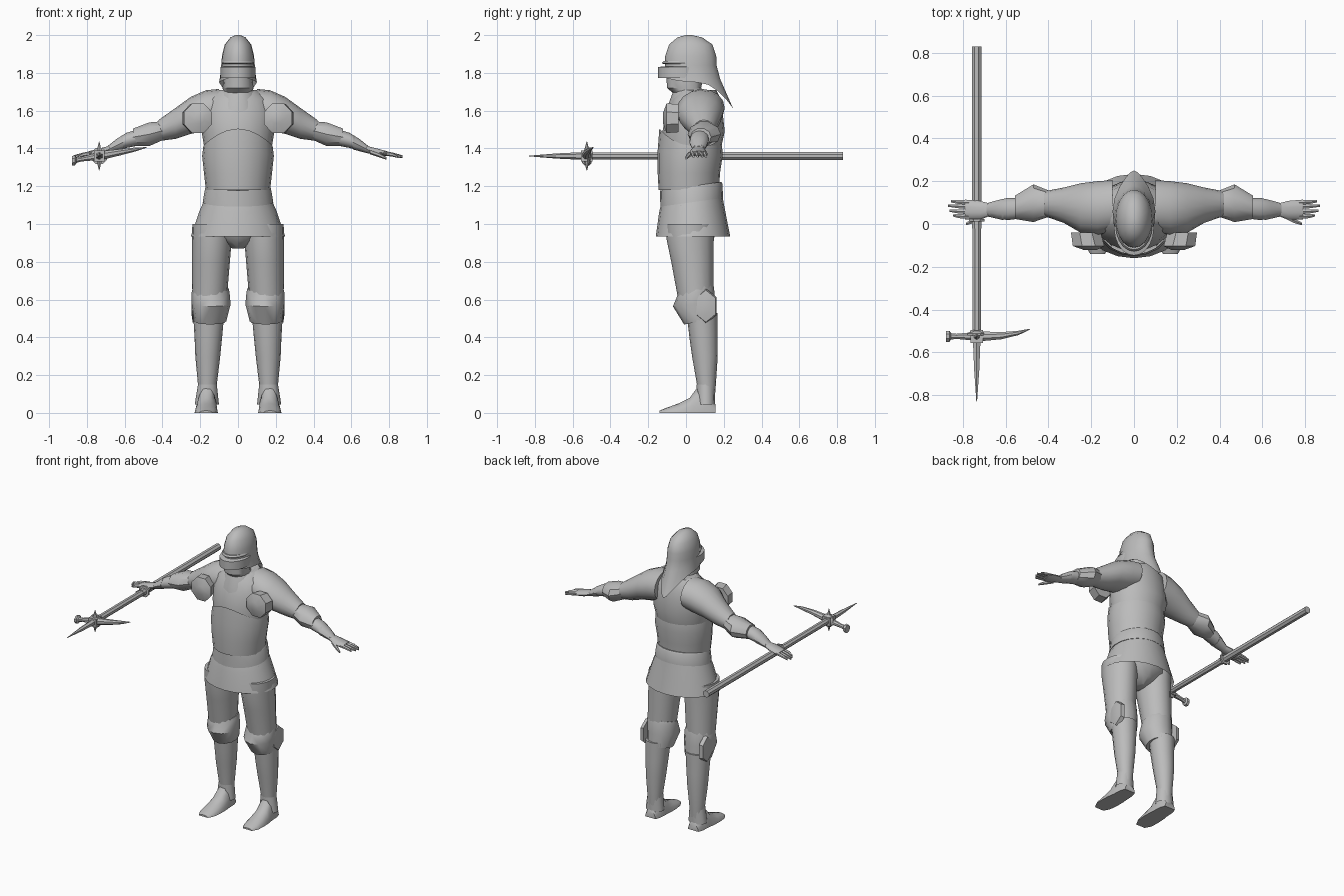
import bpy, bmesh, math

steel = bpy.data.materials.new("plain steel grey")
steel.diffuse_color = (0.5, 0.5, 0.5, 1)

AXES = {"z": lambda a, b, t: (a, b, t),
        "x": lambda a, b, t: (t, a, b),
        "y": lambda a, b, t: (a, t, b)}


def loft(name, rings, axis="z", n=16, mirror=False, caps=(True, True),
         floor=False, angle=38):
    """Skin rings (t, centre a, centre b, radius a, radius b,
    slope, drop at +b, rise at -b, pinch at +b) along an axis."""
    bm = bmesh.new()
    loops = []
    for r in rings:
        t, ca, cb, ra, rb, slope, drop, rise, pinch = tuple(r) + (0,) * (9 - len(r))
        loop = []
        for i in range(n):
            w = 2 * math.pi * (i + (0.5 if n <= 8 else 0)) / n
            c, s = math.cos(w), math.sin(w)
            back, front = max(0, s) ** 2, max(0, -s) ** 2
            a = ca + ra * c * (1 - pinch * back)
            b = cb + rb * s
            if floor:
                b = max(0, b)
            loop.append(bm.verts.new(AXES[axis](
                a, b, t + slope * rb * s - drop * back + rise * front)))
        loops.append(loop)
    for p, q in zip(loops, loops[1:]):
        for i in range(n):
            j = (i + 1) % n
            bm.faces.new((p[i], p[j], q[j], q[i]))
    if caps[0]:
        bm.faces.new(loops[0])
    if caps[1]:
        bm.faces.new(loops[-1])
    if floor:
        bmesh.ops.remove_doubles(bm, verts=bm.verts, dist=1e-5)
    bmesh.ops.recalc_face_normals(bm, faces=bm.faces)
    me = bpy.data.meshes.new(name)
    bm.to_mesh(me)
    bm.free()
    me.materials.append(steel)
    ob = bpy.data.objects.new(name, me)
    bpy.context.collection.objects.link(ob)
    bpy.ops.object.select_all(action="DESELECT")
    ob.select_set(True)
    bpy.context.view_layer.objects.active = ob
    bpy.ops.object.shade_smooth_by_angle(angle=math.radians(angle))
    if mirror:
        ob.modifiers.new("mirror", "MIRROR")
    return ob


# Helmet with a long pointed neck tail, and a stepped visor with eye slit
loft("helmet", [
    (2.0, 0, .015, .012, .015), (1.988, 0, .02, .04, .065),
    (1.95, 0, .025, .07, .115), (1.89, 0, .025, .085, .135),
    (1.84, 0, .025, .089, .137), (1.80, 0, .035, .092, .145, 0, .03, 0, .2),
    (1.75, 0, .06, .1, .19, 0, .14, .03, .45)], n=20, caps=(True, False))
loft("visor", [
    (1.835, 0, -.01, .085, .115), (1.83, 0, -.02, .093, .127),
    (1.772, 0, -.02, .093, .127)], n=20)
loft("eye_slit_rim", [
    (1.862, 0, -.002, .08, .118), (1.852, 0, -.006, .086, .122),
    (1.846, 0, -.004, .083, .115)], n=20)
loft("chin_guard", [
    (1.79, 0, -.005, .075, .1), (1.72, 0, -.01, .082, .09),
    (1.69, 0, .02, .075, .085), (1.60, 0, .04, .1, .1)])
loft("throat_plate", [
    (1.71, 0, .04, .09, .105), (1.65, 0, .045, .12, .14, 0, 0, -.02),
    (1.62, 0, .045, .14, .15, 0, .04, -.05)], caps=(True, False))

# Body armour
loft("chest_plate", [
    (1.71, 0, .06, .1, .1), (1.66, 0, .055, .17, .13),
    (1.58, 0, .045, .195, .15), (1.49, 0, .04, .193, .165),
    (1.40, 0, .03, .178, .155)], n=20)
loft("belly_plate", [
    (1.415, 0, .025, .183, .166, 0, 0, .09), (1.36, 0, .022, .19, .172, 0, 0, .03),
    (1.27, 0, .015, .18, .165), (1.18, 0, .015, .17, .16)],
    n=20, caps=(False, True))
loft("waist_band", [
    (1.2, 0, .025, .168, .162, .14), (1.19, 0, .028, .174, .165, .14),
    (1.115, 0, .03, .187, .166, .14)], n=20)
loft("skirt", [
    (1.125, 0, .03, .178, .163, .14), (1.08, 0, .03, .2, .172, .1),
    (.935, 0, .037, .25, .197)], n=20, caps=(True, False))
loft("hips", [
    (1.1, 0, .03, .19, .15), (.97, 0, .03, .2, .14), (.91, 0, .03, .1, .11),
    (.87, 0, .03, .03, .06)])

# Legs
loft("thigh_plate", [
    (1.0, .138, .022, .104, .125), (.92, .138, .022, .105, .125),
    (.8, .143, .034, .1, .112), (.62, .15, .05, .092, .095)], mirror=True)
loft("knee_plate", [
    (.66, .145, .05, .095, .092, .25), (.64, .145, .05, .1, .098, .25),
    (.575, .142, .043, .103, .112, .1), (.485, .147, .075, .085, .085, .2)],
    n=12, mirror=True)
loft("knee_wing", [
    (.215, .105, .565, .065, .095), (.24, .105, .565, .06, .085),
    (.246, .105, .565, .03, .045)], axis="x", n=6, mirror=True)
loft("shin_plate", [
    (.53, .155, .085, .083, .082), (.4, .157, .093, .073, .075),
    (.3, .16, .1, .066, .068), (.15, .162, .108, .05, .05),
    (.04, .163, .11, .043, .04)], mirror=True)
loft("ankle_flare", [
    (.15, .162, .105, .05, .05), (.045, .165, .105, .064, .048)],
    n=12, mirror=True, caps=(False, False))
loft("foot", [
    (-.14, .17, 0, .035, .012), (-.1, .17, 0, .056, .028),
    (-.04, .168, 0, .062, .05), (.02, .167, 0, .06, .08),
    (.06, .165, 0, .055, .135), (.12, .165, 0, .052, .1),
    (.157, .165, 0, .04, .045)], axis="y", mirror=True, floor=True)

# Arms
loft("shoulder_plate", [
    (.1, .085, 1.615, .12, .1), (.17, .075, 1.6, .125, .108),
    (.25, .075, 1.575, .115, .098), (.33, .088, 1.533, .082, .082),
    (.42, .095, 1.495, .058, .056)], axis="x", mirror=True)
loft("armpit_disc", [
    (-.122, .205, 1.56, .03, .03), (-.103, .212, 1.56, .08, .085),
    (-.04, .225, 1.56, .075, .08)], axis="y", n=8, mirror=True)
loft("elbow_plate", [
    (.395, .095, 1.495, .06, .052), (.47, .097, 1.475, .088, .066),
    (.555, .078, 1.46, .055, .048)], axis="x", n=10, mirror=True)
loft("forearm_plate", [
    (.5, .075, 1.465, .045, .045), (.59, .07, 1.443, .052, .04),
    (.64, .068, 1.42, .042, .032), (.69, .067, 1.393, .027, .02)],
    axis="x", n=12, mirror=True)
loft("glove_cuff", [
    (.61, .068, 1.432, .05, .038), (.68, .067, 1.398, .033, .022)],
    axis="x", n=12, mirror=True)
loft("palm", [
    (.67, .067, 1.398, .028, .019), (.72, .064, 1.385, .044, .02),
    (.79, .068, 1.372, .046, .014)], axis="x", n=10, mirror=True)
for i, (y, tip) in enumerate([(.034, .845), (.056, .862), (.08, .87), (.1, .855)]):
    loft(f"finger_{i + 1}", [
        (.77, y, 1.376, .012, .012), (.82, y + .003, 1.367, .011, .011),
        (tip, y + .006, 1.357, .006, .007)], axis="x", n=6, mirror=True)
loft("thumb", [
    (.7, .04, 1.383, .014, .014), (.745, .017, 1.367, .013, .013),
    (.785, .0, 1.348, .007, .007)], axis="x", n=6, mirror=True)

# Pole hammer, held level in the right hand
HX, HY, HZ = -.735, -.525, 1.36


def rod(name, steps, n=8):
    loft(name, [(y, HX, HZ, r, r) for y, r in steps], axis="y", n=n)


rod("shaft_rear", [(-.02, .024), (.83, .024)])
rod("shaft_front", [(-.52, .021), (0, .021)])
rod("hand_guard", [(.012, .04), (.024, .04)])
rod("head_collar", [(-.5, .03), (-.512, .046), (-.522, .046)])
rod("head_block", [(-.555, .04), (-.495, .04)], n=4)
rod("top_spike", [(-.55, .02), (-.68, .014), (-.83, .002)], n=6)
for name, steps in {
        "hammer": [(-.75, 0, .021), (-.83, 0, .013), (-.855, 0, .016),
                   (-.862, 0, .028), (-.878, 0, .028)],
        "beak": [(-.72, 0, .025), (-.62, .003, .018), (-.54, .016, .011),
                 (-.485, .034, .002)]}.items():
    loft(name, [(x, HY + dy, HZ + .18 * (x - HX), r, r) for x, dy, r in steps],
         axis="x", n=8)
for name, sign in (("upper_stud", 1), ("lower_stud", -1)):
    loft(name, [(HZ + sign * h, HX, HY, r, r)
                for h, r in ((.02, .018), (.045, .01), (.078, .001))], n=6)
